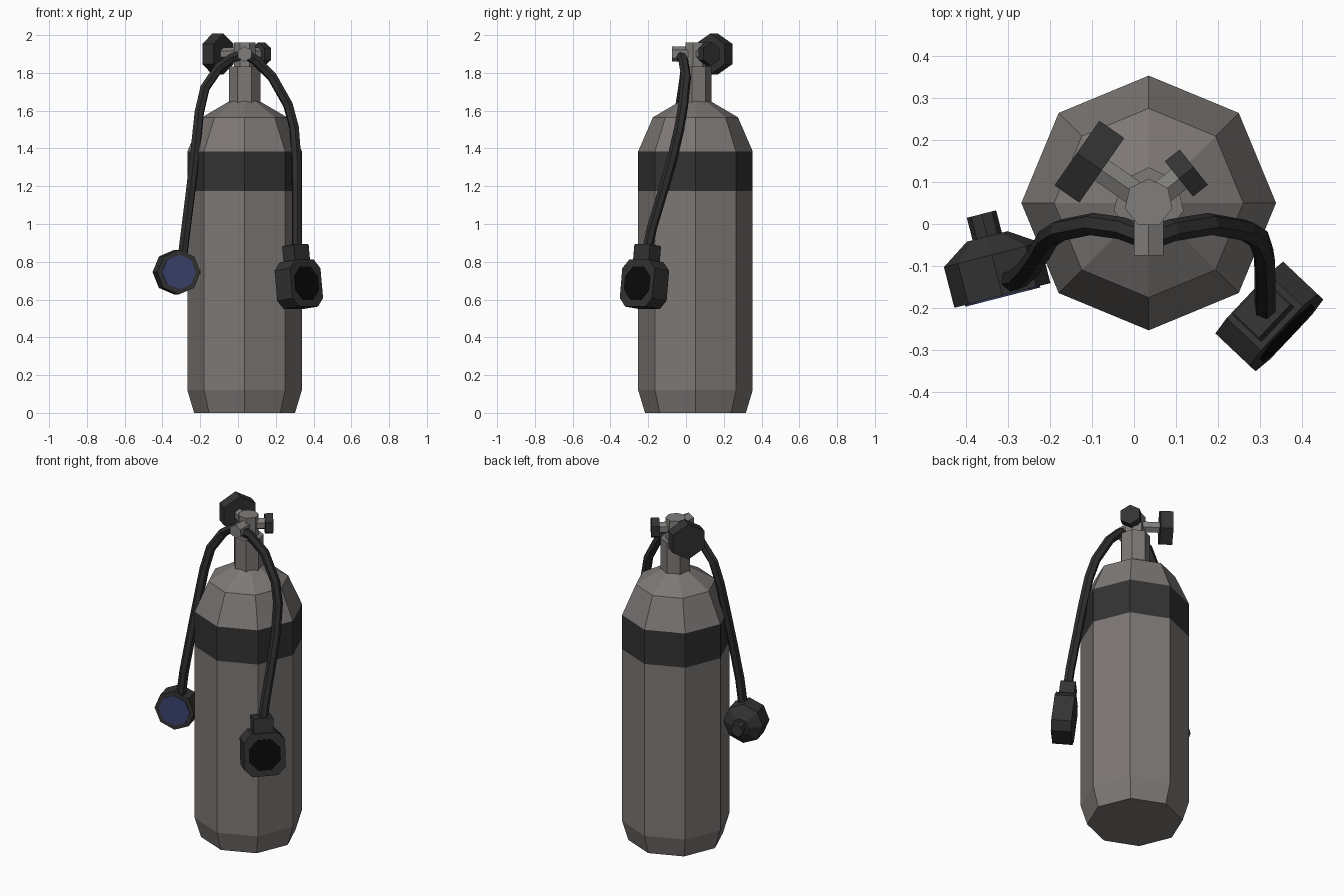
import bpy
import math
from mathutils import Matrix, Vector

cube = bpy.data.objects.get("Cube")
if cube:
    bpy.data.objects.remove(cube, do_unlink=True)


def material(name, r, g, b):
    m = bpy.data.materials.new(name)
    m.use_nodes = True
    m.diffuse_color = (r, g, b, 1)
    node = m.node_tree.nodes["Principled BSDF"]
    node.inputs["Base Color"].default_value = (r, g, b, 1)
    node.inputs["Roughness"].default_value = 0.7
    return m


GREY = material("tank grey", 0.205, 0.188, 0.18)
METAL = material("valve metal", 0.22, 0.21, 0.2)
RUBBER = material("dark rubber", 0.033, 0.033, 0.033)
HOSE = material("hose rubber", 0.027, 0.027, 0.027)
BLACK = material("gauge black", 0.003, 0.003, 0.003)
BLUE = material("cover blue", 0.042, 0.055, 0.15)


def frame(origin, direction):
    """Local z along direction, local y as near to up as possible."""
    z = Vector(direction).normalized()
    x = Vector((0, 0, 1)).cross(z)
    x = x.normalized() if x.length > 0.001 else Vector((1, 0, 0))
    rot = Matrix((x, z.cross(x), z)).transposed().to_4x4()
    return Matrix.Translation(origin) @ rot


def loft(name, rings, mat, place):
    """Skin a stack of rings of points and cap both ends."""
    n = len(rings[0])
    verts = [p for ring in rings for p in ring]
    faces = [list(range(n))[::-1], list(range(len(verts) - n, len(verts)))]
    for k in range(len(rings) - 1):
        for i in range(n):
            j = (i + 1) % n
            faces.append([k * n + i, k * n + j, k * n + n + j, k * n + n + i])
    mesh = bpy.data.meshes.new(name)
    mesh.from_pydata(verts, [], faces)
    mesh.materials.append(mat)
    obj = bpy.data.objects.new(name, mesh)
    obj.matrix_world = place
    bpy.context.collection.objects.link(obj)
    return obj


def lathe(name, profile, sides, mat, place, turn=90):
    """Profile is a list of (radius, height); turn is the first corner's angle."""
    angles = [math.radians(turn) + math.tau * i / sides for i in range(sides)]
    rings = [[(r * math.cos(a), r * math.sin(a), h) for a in angles] for r, h in profile]
    return loft(name, rings, mat, place)


def chamfered_block(name, w, h, depth, cut, mat, place, up=0.0):
    x, y = w / 2, h / 2
    outline = [(x, cut - y), (x, y - cut), (x - cut, y), (cut - x, y),
               (-x, y - cut), (-x, cut - y), (cut - x, -y), (x - cut, -y)]
    rings = [[(a, b + up, d) for a, b in outline] for d in (-depth / 2, depth / 2)]
    return loft(name, rings, mat, place)


def hose(name, points):
    curve = bpy.data.curves.new(name, "CURVE")
    curve.dimensions = "3D"
    curve.bevel_depth = 0.027
    curve.bevel_resolution = 1
    curve.use_fill_caps = True
    spline = curve.splines.new("POLY")
    spline.points.add(len(points) - 1)
    for p, co in zip(spline.points, points):
        p.co = (*co, 1)
    spline.use_smooth = False
    curve.materials.append(HOSE)
    bpy.context.collection.objects.link(bpy.data.objects.new(name, curve))


# Tank with a dark band, coloured by height
CX, CY = 0.035, 0.05
upright = Matrix.Translation((CX, CY, 0))
tank = lathe("tank", [(0.267, 0), (0.303, 0.12), (0.303, 1.175), (0.303, 1.385),
                      (0.225, 1.565), (0.08, 1.65)], 8, GREY, upright)
tank.data.materials.append(RUBBER)
for face in tank.data.polygons:
    if 1.18 < face.center.z < 1.38:
        face.material_index = 1

# Neck, valve post and hose outlet
lathe("neck", [(0.085, 1.6), (0.085, 1.835)], 7, GREY, upright)
lathe("valve_post", [(0.058, 1.83), (0.058, 1.96)], 7, METAL, upright)
lathe("hose_outlet", [(0.041, 0), (0.041, 0.125)], 6, METAL,
      frame((CX, CY, 1.9), (0, -1, 0)))

# Valve knobs on stems: name, direction, radius, start, thickness
for name, direction, radius, start, thick in (
        ("large_knob", (-0.82, 0.57, 0), 0.108, 0.136, 0.072),
        ("small_knob", (0.78, 0.62, 0), 0.062, 0.092, 0.045)):
    place = frame((CX, CY, 1.9), direction)
    lathe(name + "_stem", [(0.034, 0.02), (0.034, start + 0.01)], 6, METAL, place)
    lathe(name, [(radius, start), (radius, start + thick)], 6, RUBBER, place)

# Hoses
hose("right_hose", [(0.035, -0.035, 1.9), (-0.03, -0.01, 1.88), (-0.1, 0.0, 1.83),
                    (-0.175, -0.015, 1.72), (-0.205, -0.035, 1.59), (-0.225, -0.07, 1.4),
                    (-0.25, -0.105, 1.18), (-0.275, -0.13, 0.98), (-0.297, -0.135, 0.8)])
hose("left_hose", [(0.035, -0.035, 1.9), (0.09, -0.015, 1.87), (0.18, 0.0, 1.78),
                   (0.265, -0.015, 1.63), (0.297, -0.035, 1.51), (0.31, -0.075, 1.34),
                   (0.312, -0.135, 1.13), (0.312, -0.18, 0.98), (0.312, -0.205, 0.86)])

# Breathing regulator with blue cover and mouthpiece
regulator = frame((-0.313, -0.17, 0.745), (-0.25, 0.97, 0))
lathe("regulator_body", [(0.118, 0), (0.118, 0.1), (0.05, 0.145)], 8, RUBBER, regulator)
lathe("mouthpiece", [(0.036, 0.13), (0.036, 0.2)], 8, RUBBER, regulator)
lathe("regulator_cover", [(0.092, -0.004), (0.092, 0.002)], 8, BLUE, regulator)

# Pressure gauge, tilted slightly upward
gauge = frame((0.322, -0.22, 0.68), (0.72, -0.68, 0.12))
chamfered_block("gauge_body", 0.235, 0.25, 0.113, 0.045, RUBBER, gauge)
chamfered_block("gauge_connector", 0.115, 0.1, 0.085, 0.004, RUBBER, gauge, up=0.16)
lathe("gauge_dial", [(0.097, 0.055), (0.097, 0.06)], 8, BLACK, gauge, turn=22.5)
